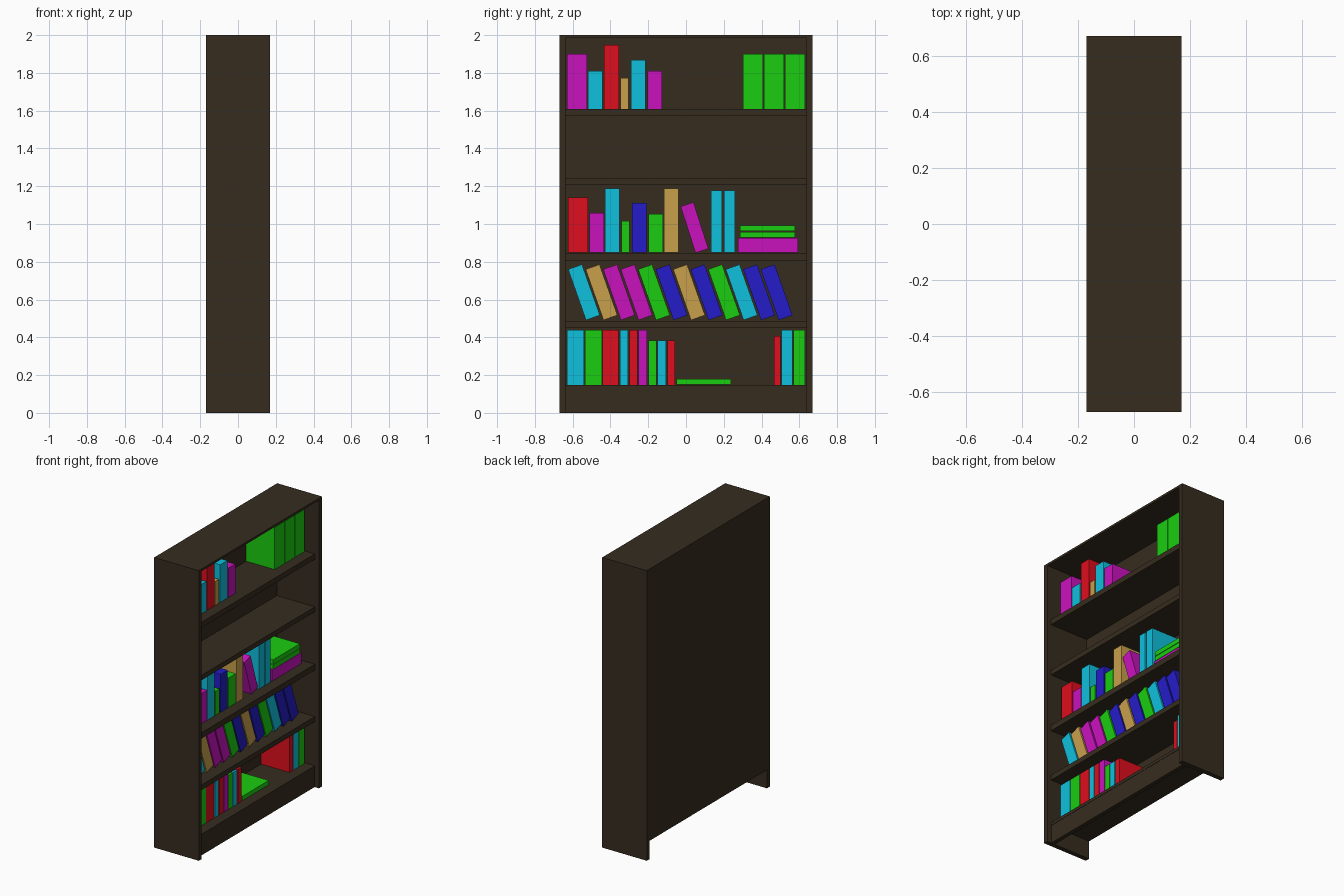
import bpy, math
from mathutils import Matrix, Vector

if "Cube" in bpy.data.objects:
    bpy.data.objects.remove(bpy.data.objects["Cube"])


def lin(*rgb):
    return tuple((c / 255 / 12.92) if c < 11 else ((c / 255 + 0.055) / 1.055) ** 2.4 for c in rgb) + (1,)


def material(name, *rgb):
    m = bpy.data.materials.new(name)
    m.diffuse_color = lin(*rgb)
    m.use_nodes = True
    m.node_tree.nodes["Principled BSDF"].inputs["Base Color"].default_value = m.diffuse_color
    return m


MATS = {
    "wood": material("dark_wood", 54, 44, 31),
    "M": material("magenta", 202, 18, 190),
    "C": material("cyan", 15, 192, 222),
    "R": material("red", 222, 15, 30),
    "T": material("tan", 200, 160, 75),
    "B": material("blue", 36, 28, 200),
    "G": material("green", 26, 205, 16),
}


def box(name, mat, x, y, z, tilt=0):
    """Box from x, y, z ranges, optionally tilted about the x axis."""
    bpy.ops.mesh.primitive_cube_add(size=1)
    o = bpy.context.object
    o.name = name
    size = Vector([r[1] - r[0] for r in (x, y, z)])
    mid = Vector([(r[1] + r[0]) / 2 for r in (x, y, z)])
    o.data.transform(Matrix.Diagonal((*size, 1)))
    o.location = mid
    o.rotation_euler.x = math.radians(tilt)
    o.data.materials.append(MATS[mat])
    return o


# Case: sides, top, back, shelves, kick board
W, D, IN = 0.67, 0.17, 0.638
for s, n in ((-1, "left"), (1, "right")):
    box("side_" + n, "wood", (-D, D), sorted((s * IN, s * W)), (0, 2))
box("top_panel", "wood", (-D, D), (-IN, IN), (1.985, 2))
box("back_panel", "wood", (-D, -0.15), (-IN, IN), (0.126, 1.985))
for lo, hi in ((0.126, 0.147), (0.452, 0.487), (0.807, 0.847), (1.209, 1.243), (1.571, 1.608)):
    box("shelf", "wood", (-0.15, 0.14), (-IN, IN), (lo, hi))
box("kick_board", "wood", (0.11, 0.138), (-IN, IN), (0, 0.126))

BX = (-0.15, 0.068)


def row(base, books):
    """Upright books: colour, left y, right y, height."""
    for c, y0, y1, h in books:
        box("book", c, BX, (y0, y1), (base, base + h))


# Top shelf
row(1.609, [("M", -.63, -.524, .29), ("C", -.519, -.442, .202), ("R", -.434, -.355, .338),
            ("T", -.347, -.304, .164), ("C", -.291, -.214, .259), ("M", -.203, -.127, .202),
            ("G", .302, .408, .29), ("G", .413, .519, .29), ("G", .524, .63, .29)])

# Middle shelf: upright, one leaning, and a stack
row(0.85, [("R", -.624, -.519, .29), ("M", -.511, -.434, .208), ("C", -.429, -.351, .338),
           ("G", -.341, -.298, .166), ("B", -.286, -.209, .261), ("G", -.198, -.122, .203),
           ("T", -.116, -.04, .338), ("C", .132, .19, .327), ("C", .201, .259, .327)])
box("leaning_book", "M", BX, (.009, .081), (.852, 1.11), 17.8)
box("stacked_book", "M", BX, (.275, .593), (.85, .925))
box("stacked_book", "G", BX, (.286, .577), (.928, .958))
box("stacked_book", "G", BX, (.286, .577), (.962, .993))

# Second shelf: a run of leaning books
for i, c in enumerate("CTMMGBTBGCBB"):
    y = -.54 + i * .0927
    box("leaning_book", c, BX, (y - .039, y + .039), (.496, .781), 19.4)

# Bottom shelf
row(0.148, [("C", -.63, -.54, .29), ("G", -.536, -.446, .29), ("R", -.443, -.358, .29),
            ("C", -.35, -.307, .29), ("R", -.3, -.257, .29), ("M", -.252, -.207, .29),
            ("G", -.199, -.155, .234), ("C", -.15, -.106, .234), ("R", -.099, -.058, .234),
            ("R", .465, .5, .26), ("C", .505, .563, .29), ("G", .568, .63, .29)])
box("flat_book", "G", BX, (-.05, .238), (.15, .18))
